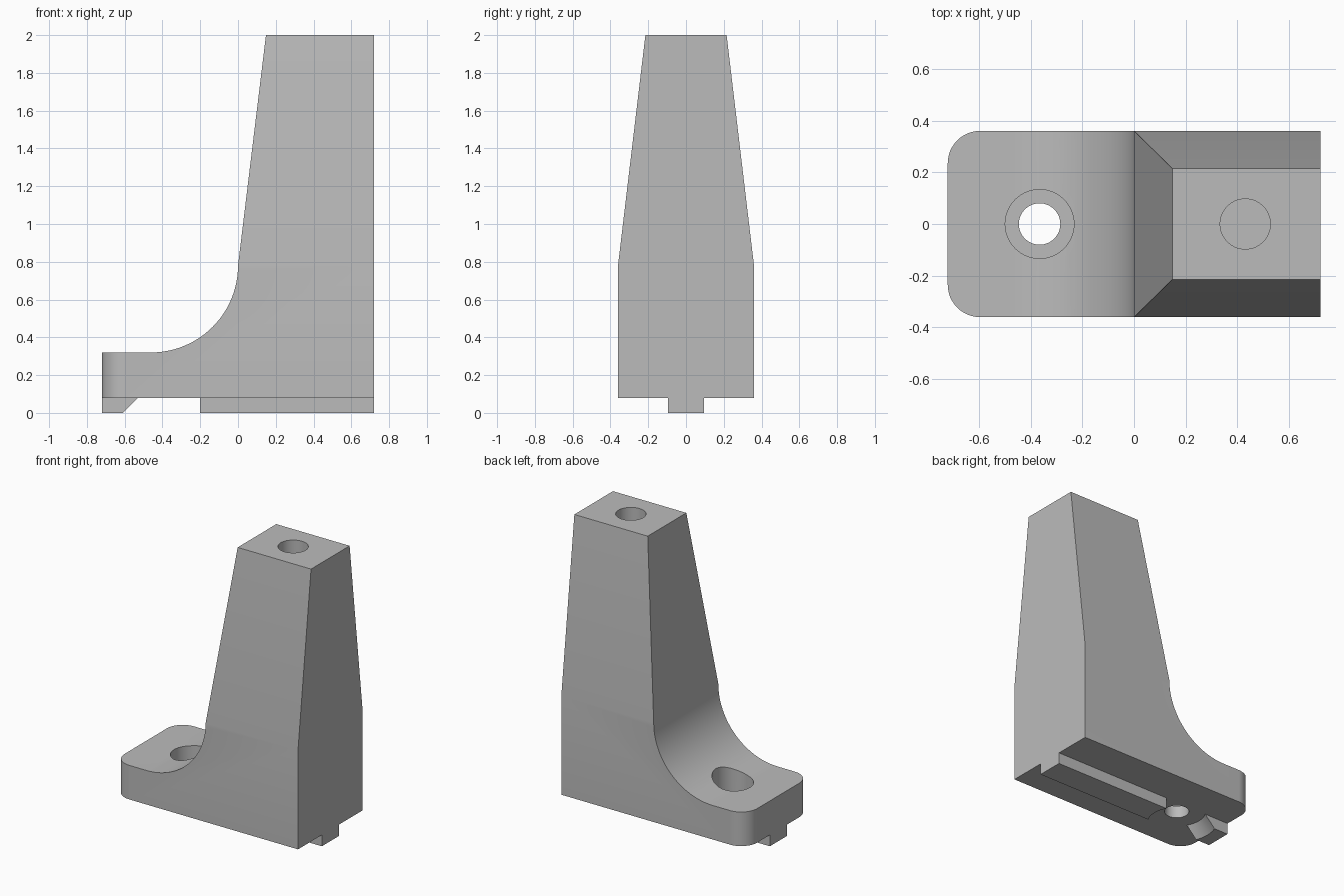
import bpy, bmesh, math
from mathutils import Matrix

cube = bpy.data.objects.get("Cube")
if cube:
    bpy.data.objects.remove(cube, do_unlink=True)

grey = bpy.data.materials.new("plain_grey")
grey.use_nodes = True
GREY = (0.5, 0.5, 0.5, 1)
grey.diffuse_color = GREY
grey.node_tree.nodes["Principled BSDF"].inputs["Base Color"].default_value = GREY

END, HALF_W, BASE_Z = 0.72, 0.36, 0.08
BOLT_X, PIN_X = -0.365, 0.43


def add_object(name, bm):
    bmesh.ops.recalc_face_normals(bm, faces=bm.faces)
    mesh = bpy.data.meshes.new(name)
    bm.to_mesh(mesh)
    bm.free()
    mesh.materials.append(grey)
    obj = bpy.data.objects.new(name, mesh)
    bpy.context.collection.objects.link(obj)
    return obj


def extruded(profile, half_width):
    """Extrude an x-z profile along y, centred."""
    bm = bmesh.new()
    face = bm.faces.new([bm.verts.new((x, -half_width, z)) for x, z in profile])
    new = bmesh.ops.extrude_face_region(bm, geom=[face])["geom"]
    for v in new:
        if isinstance(v, bmesh.types.BMVert):
            v.co.y = half_width
    bmesh.ops.recalc_face_normals(bm, faces=bm.faces)
    return bm


def cut(target, x, z0, z1, r0, r1=None):
    """Subtract an upright cylinder or cone from the target."""
    bm = bmesh.new()
    bmesh.ops.create_cone(bm, cap_ends=True, segments=64, radius1=r0,
                          radius2=r1 or r0, depth=z1 - z0,
                          matrix=Matrix.Translation((x, 0, (z0 + z1) / 2)))
    cutter = add_object("hole_cutter", bm)
    cutter.hide_render = True
    mod = target.modifiers.new("hole", "BOOLEAN")
    mod.object, mod.operation, mod.solver = cutter, "DIFFERENCE", "EXACT"
    bpy.context.view_layer.objects.active = target
    bpy.ops.object.modifier_apply(modifier=mod.name)
    bpy.data.objects.remove(cutter, do_unlink=True)


def finish(obj):
    bpy.ops.object.select_all(action="DESELECT")
    obj.select_set(True)
    bpy.context.view_layer.objects.active = obj
    bpy.ops.object.shade_smooth_by_angle(angle=math.radians(25))
    mod = obj.modifiers.new("even_shading", "WEIGHTED_NORMAL")
    mod.keep_sharp = True


# Foot with a round fillet sweeping up to the column
R, FILLET_Z = 0.46, 0.78
profile = [(-END, BASE_Z), (END, BASE_Z), (END, FILLET_Z)]
for i in range(25):
    a = math.pi / 2 * i / 24
    profile.append((-R + R * math.cos(a), FILLET_Z - R * math.sin(a)))
profile.append((-END, FILLET_Z - R))
bm = extruded(profile, HALF_W)

# Tapered column raised from the flat top of the foot
top = next(f for f in bm.faces if all(abs(v.co.z - FILLET_Z) < 1e-4 for v in f.verts))
raised = bmesh.ops.extrude_face_region(bm, geom=[top])["geom"]
bmesh.ops.delete(bm, geom=[top], context="FACES_ONLY")
for v in raised:
    if isinstance(v, bmesh.types.BMVert):
        v.co.z = 2
        v.co.y = math.copysign(0.215, v.co.y)
        v.co.x = max(v.co.x, 0.148)

# Rounded toe corners
corners = [e for e in bm.edges
           if all(abs(v.co.x + END) < 1e-4 for v in e.verts)
           and abs(e.verts[0].co.y - e.verts[1].co.y) < 1e-4]
bmesh.ops.bevel(bm, geom=corners, offset=0.125, segments=12, profile=0.5,
                affect="EDGES")
body = add_object("bracket_body", bm)

# Counterbored bolt hole and blind hole in the column top
cut(body, BOLT_X, 0.165, 0.7, 0.133)
cut(body, BOLT_X, -0.1, 0.3, 0.08)
cut(body, PIN_X, 1.7, 2.1, 0.097)
finish(body)


def key(name, x0, x1):
    return add_object(name, extruded(
        [(x0, 0), (x1, 0), (x1, BASE_Z), (x0, BASE_Z)], 0.094))


# Locating keys under the foot, scooped around the bolt hole
long_key = key("long_key", BOLT_X, END)
cut(long_key, BOLT_X, -0.08, 0.16, 0.19)
finish(long_key)
toe_key = key("toe_key", -END, BOLT_X)
cut(toe_key, BOLT_X, -0.08, 0.16, 0.334, 0.118)
finish(toe_key)
